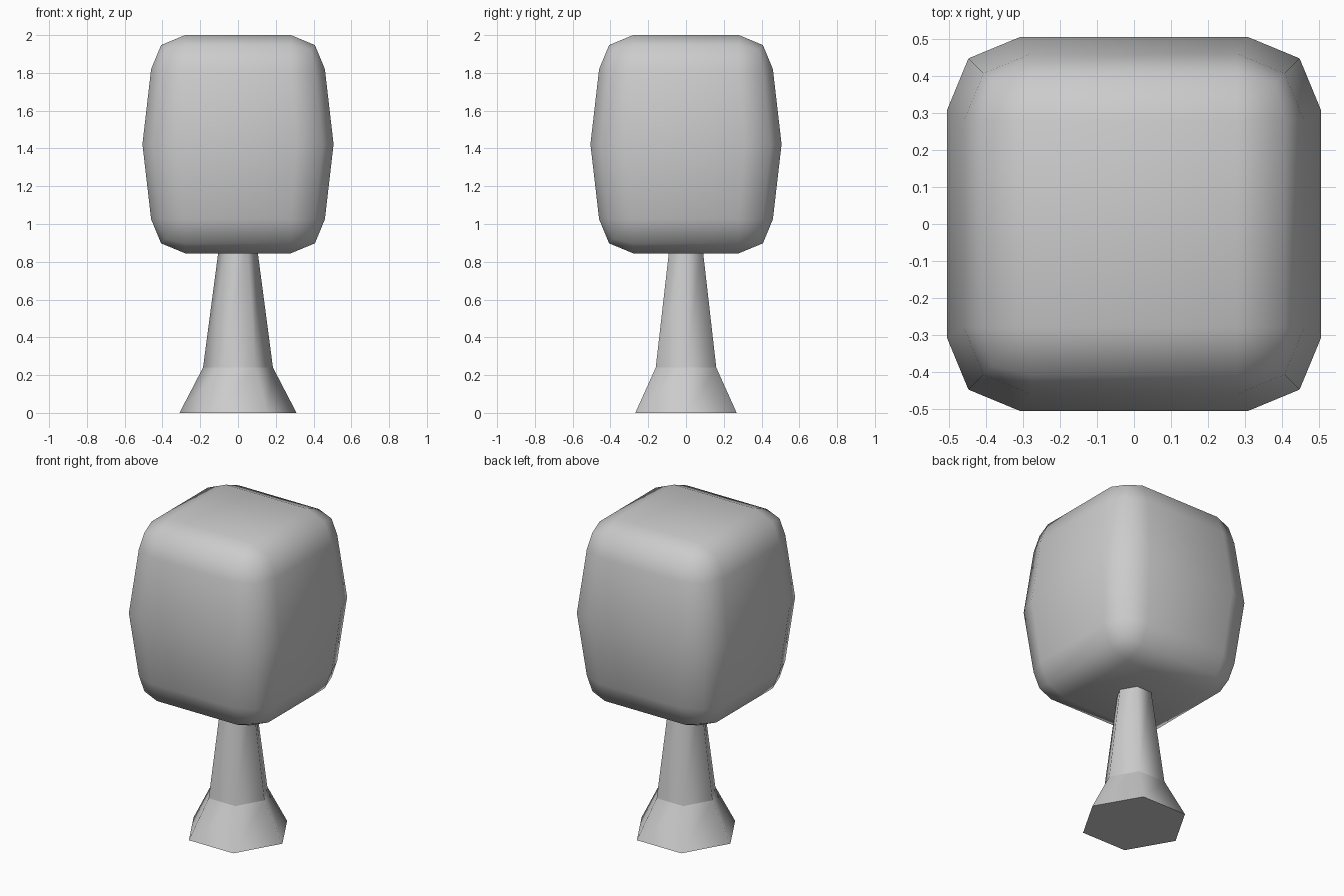
import bpy, bmesh, math
from mathutils import Vector

if "Cube" in bpy.data.objects:
    bpy.data.objects.remove(bpy.data.objects["Cube"])


def add_object(name, bm):
    bmesh.ops.recalc_face_normals(bm, faces=bm.faces)
    mesh = bpy.data.meshes.new(name)
    bm.to_mesh(mesh)
    bm.free()
    obj = bpy.data.objects.new(name, mesh)
    bpy.context.collection.objects.link(obj)
    return obj


# Crown: rounded box with a swollen middle loop
HALF, BOTTOM, TOP, ROUND, BULGE = 0.46, 0.845, 2.0, 0.18, 1.1
mid = (BOTTOM + TOP) / 2
bm = bmesh.new()
bmesh.ops.create_cube(bm, size=2)
bmesh.ops.scale(bm, vec=(HALF, HALF, (TOP - BOTTOM) / 2), verts=bm.verts)
bmesh.ops.bevel(bm, geom=bm.edges[:], offset=ROUND, segments=2,
                profile=0.5, affect='EDGES')
cut = bmesh.ops.bisect_plane(bm, geom=bm.verts[:] + bm.edges[:] + bm.faces[:],
                             plane_co=(0, 0, 0), plane_no=(0, 0, 1))
loop = [g for g in cut["geom_cut"] if isinstance(g, bmesh.types.BMVert)]
bmesh.ops.scale(bm, vec=(BULGE, BULGE, 1), verts=loop)
bmesh.ops.translate(bm, vec=(0, 0, mid), verts=bm.verts)
for f in bm.faces:
    f.smooth = True
add_object("crown", bm)

# Trunk: six-sided, flared at the foot, top tucked into the crown
profile = [(0.31, 0.0), (0.185, 0.24), (0.098, 0.9)]
bm = bmesh.new()
rings = [[bm.verts.new((r * math.cos(i * math.pi / 3),
                        r * math.sin(i * math.pi / 3), z)) for i in range(6)]
         for r, z in profile]
for low, high in zip(rings, rings[1:]):
    for i in range(6):
        j = (i + 1) % 6
        bm.faces.new((low[i], low[j], high[j], high[i])).smooth = True
bm.faces.new(rings[0][::-1])
bm.faces.new(rings[-1])
# Crisp horizontal rings, soft around the sides
for e in bm.edges:
    if abs(e.verts[0].co.z - e.verts[1].co.z) < 1e-4:
        e.smooth = False
add_object("trunk", bm)
